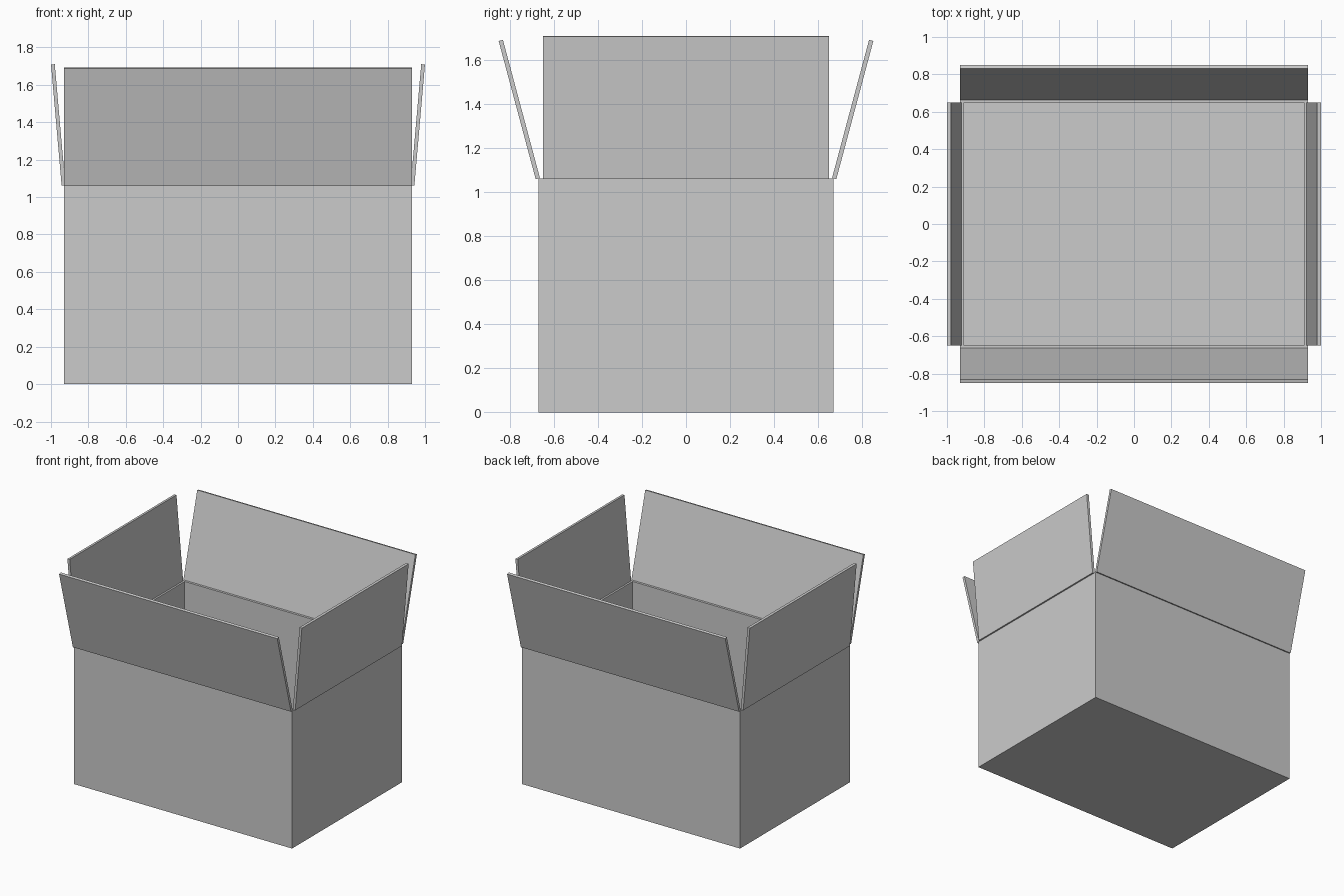
import bpy
from math import radians, sin, cos
from mathutils import Matrix, Vector

if "Cube" in bpy.data.objects:
    bpy.data.objects.remove(bpy.data.objects["Cube"])

T = 0.02           # board thickness
HX, HY = 0.93, 0.67  # outer half sizes of the body
TOP = 1.062        # height of the fold line
FLAP = 0.65        # flap length


def panel(name, size, centre, rot=(0, 0, 0)):
    bpy.ops.mesh.primitive_cube_add(size=1, location=centre, rotation=rot)
    ob = bpy.context.object
    ob.name = name
    ob.scale = size
    return ob


# base board
panel("base", (2 * HX, 2 * HY, T), (0, 0, T / 2))

wall_h = TOP - T
wall_z = T + wall_h / 2
side_len = 2 * (HY - T)

# front and back: wall with a flap leaning out 15 degrees
a = radians(15)
for name, s in (("front", -1), ("back", 1)):
    panel(name + "_wall", (2 * HX, T, wall_h), (0, s * (HY - T / 2), wall_z))
    panel(name + "_flap", (2 * HX, T, FLAP),
          (0, s * (0.673 + FLAP / 2 * sin(a)), TOP + FLAP / 2 * cos(a)),
          (-s * a, 0, 0))

# left and right: wall with a flap leaning out 5 degrees
b = radians(5)
for name, s in (("left", -1), ("right", 1)):
    panel(name + "_wall", (T, side_len, wall_h), (s * (HX - T / 2), 0, wall_z))
    panel(name + "_flap", (T, side_len, FLAP),
          (s * (0.933 + FLAP / 2 * sin(b)), 0, TOP + FLAP / 2 * cos(b)),
          (0, s * b, 0))
